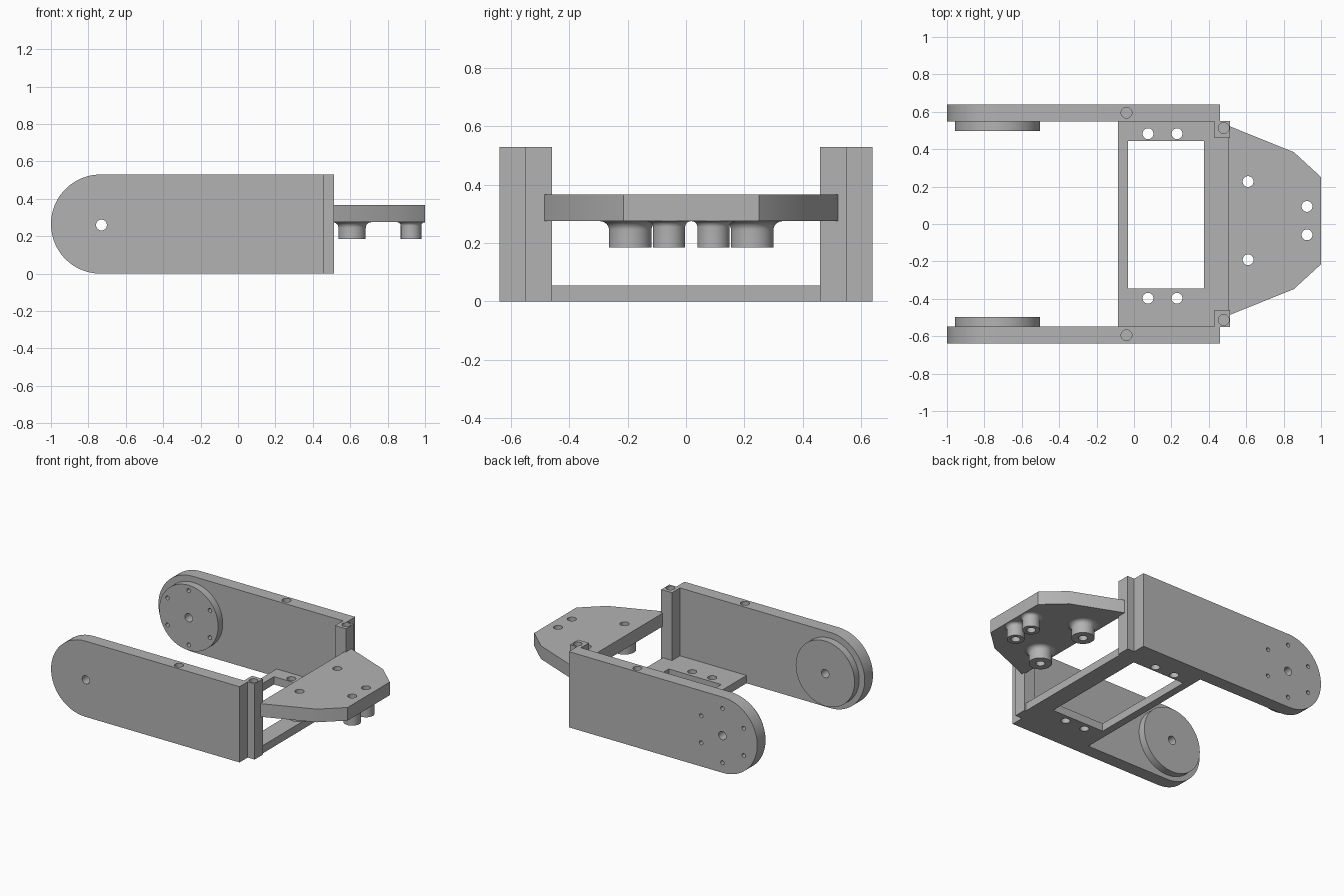
import bpy, bmesh, math
from mathutils import Matrix, Vector

cube = bpy.data.objects.get("Cube")
if cube:
    bpy.data.objects.remove(cube, do_unlink=True)

grey = bpy.data.materials.new("plain grey")
grey.use_nodes = True
grey.diffuse_color = (0.45, 0.45, 0.45, 1)
grey.node_tree.nodes["Principled BSDF"].inputs["Base Color"].default_value = (0.45, 0.45, 0.45, 1)


def finish(name, bm):
    bmesh.ops.recalc_face_normals(bm, faces=bm.faces)
    mesh = bpy.data.meshes.new(name)
    bm.to_mesh(mesh)
    bm.free()
    mesh.materials.append(grey)
    obj = bpy.data.objects.new(name, mesh)
    bpy.context.collection.objects.link(obj)
    return obj


def prism(name, outline, depth):
    """Extrude a closed 3D outline along a vector."""
    bm = bmesh.new()
    face = bm.faces.new([bm.verts.new(p) for p in outline])
    ext = bmesh.ops.extrude_face_region(bm, geom=[face])
    verts = [v for v in ext["geom"] if isinstance(v, bmesh.types.BMVert)]
    bmesh.ops.translate(bm, verts=verts, vec=depth)
    return finish(name, bm)


def box(name, x0, x1, y0, y1, z0, z1):
    return prism(name, [(x0, y0, z0), (x1, y0, z0), (x1, y1, z0), (x0, y1, z0)], (0, 0, z1 - z0))


def rods(name, centres, radius, length, axis="Z", sides=32):
    """Several cylinders in one mesh, along Z or Y."""
    bm = bmesh.new()
    turn = Matrix.Rotation(math.pi / 2, 4, "X") if axis == "Y" else Matrix()
    for c in centres:
        bmesh.ops.create_cone(bm, cap_ends=True, segments=sides, radius1=radius, radius2=radius,
                              depth=length, matrix=Matrix.Translation(c) @ turn)
    return finish(name, bm)


def cut(obj, *cutters):
    """Subtract the cutters, keep the resulting mesh, remove the cutters."""
    for c in cutters:
        mod = obj.modifiers.new("cut", "BOOLEAN")
        mod.operation, mod.solver, mod.object = "DIFFERENCE", "EXACT", c
    bpy.context.view_layer.update()
    result = obj.evaluated_get(bpy.context.evaluated_depsgraph_get())
    mesh = bpy.data.meshes.new_from_object(result)
    obj.modifiers.clear()
    obj.data = mesh
    for c in cutters:
        bpy.data.objects.remove(c, do_unlink=True)


HOLE = 0.029
TOP = 0.53
R = TOP / 2
PIVOT_X, PIVOT_Z = -0.73, 0.26
parts = []

# Side arms with pivot discs, and corner posts
for side, label in ((-1, "right"), (1, "left")):
    arc = [math.pi / 2 + math.pi * i / 40 for i in range(41)]
    outline = [(-1 + R + R * math.cos(a), side * 0.64, R + R * math.sin(a)) for a in arc]
    outline += [(0.46, side * 0.64, 0), (0.46, side * 0.64, TOP)]
    arm = prism(label + "_arm", outline, (0, -side * 0.092, 0))
    disc = rods(label + "_pivot_disc", [(PIVOT_X, side * 0.524, PIVOT_Z)], 0.228, 0.054, "Y", 64)
    bolts = [(PIVOT_X + 0.19 * math.cos(a), side * 0.57, PIVOT_Z + 0.19 * math.sin(a))
             for a in (math.radians(30 + 60 * k) for k in range(6))]
    for obj in (arm, disc):
        cutters = [rods("cutter", [(PIVOT_X, side * 0.57, PIVOT_Z)], HOLE, 0.4, "Y")]
        if side > 0:
            cutters.append(rods("cutter", bolts, 0.014, 0.4, "Y", 16))
        if obj is arm:
            cutters.append(rods("cutter", [(-0.04, side * 0.595, TOP)], HOLE, 0.3))
        cut(obj, *cutters)
    ys = sorted((side * 0.46, side * 0.55))
    post = box(label + "_corner_post", 0.43, 0.514, *ys, 0, TOP)
    cut(post, rods("cutter", [(0.48, side * 0.513, TOP)], HOLE, 0.3))
    parts += [arm, disc, post]

# Base plate with a window and screw holes
base = box("base_plate", -0.085, 0.503, -0.55, 0.55, 0, 0.055)
cut(base, box("cutter", -0.032, 0.375, -0.345, 0.444, -0.1, 0.2),
    rods("cutter", [(x, y, 0) for x in (0.075, 0.23) for y in (-0.397, 0.483)], HOLE, 0.4))
parts.append(base)

# Tapered front plate
MID_Y, UNDER, UPPER = 0.018, 0.275, 0.367
half = [(0.503, 0.508), (0.515, 0.503), (0.855, 0.366), (1.0, 0.233)]
outline = [(x, MID_Y + y, UNDER) for x, y in half]
outline += [(x, MID_Y - y, UNDER) for x, y in reversed(half)]
plate = prism("front_plate", outline, (0, 0, UPPER - UNDER))
wide = [(0.61, MID_Y + s * 0.209) for s in (-1, 1)]
narrow = [(0.925, MID_Y + s * 0.076) for s in (-1, 1)]
cut(plate, rods("cutter", [(x, y, UNDER) for x, y in wide + narrow], HOLE, 0.5))
parts.append(plate)


# Hollow standoffs flaring into the plate
def standoff(name, x, y, radius, fillet):
    profile = [(radius + fillet * (1 - math.sin(a)), UNDER - fillet * (1 - math.cos(a)))
               for a in (math.pi / 2 * i / 8 for i in range(9))]
    profile += [(radius, 0.185), (HOLE, 0.185), (HOLE, UNDER)]
    bm = bmesh.new()
    verts = [bm.verts.new((x + r, y, z)) for r, z in profile]
    edges = [bm.edges.new(pair) for pair in zip(verts, verts[1:])]
    bmesh.ops.spin(bm, geom=verts + edges, cent=(x, y, 0), axis=(0, 0, 1),
                   angle=2 * math.pi, steps=40, use_merge=True)
    bmesh.ops.remove_doubles(bm, verts=bm.verts, dist=0.0001)
    return finish(name, bm)


for spots, label, radius, fillet in ((wide, "wide", 0.073, 0.03), (narrow, "narrow", 0.055, 0.02)):
    for (x, y), side in zip(spots, ("right", "left")):
        parts.append(standoff(f"{label}_standoff_{side}", x, y, radius, fillet))

# Smooth the round walls, keep the edges sharp
bpy.ops.object.select_all(action="DESELECT")
for obj in parts:
    obj.select_set(True)
bpy.context.view_layer.objects.active = parts[0]
bpy.ops.object.shade_smooth_by_angle(angle=math.radians(30))
